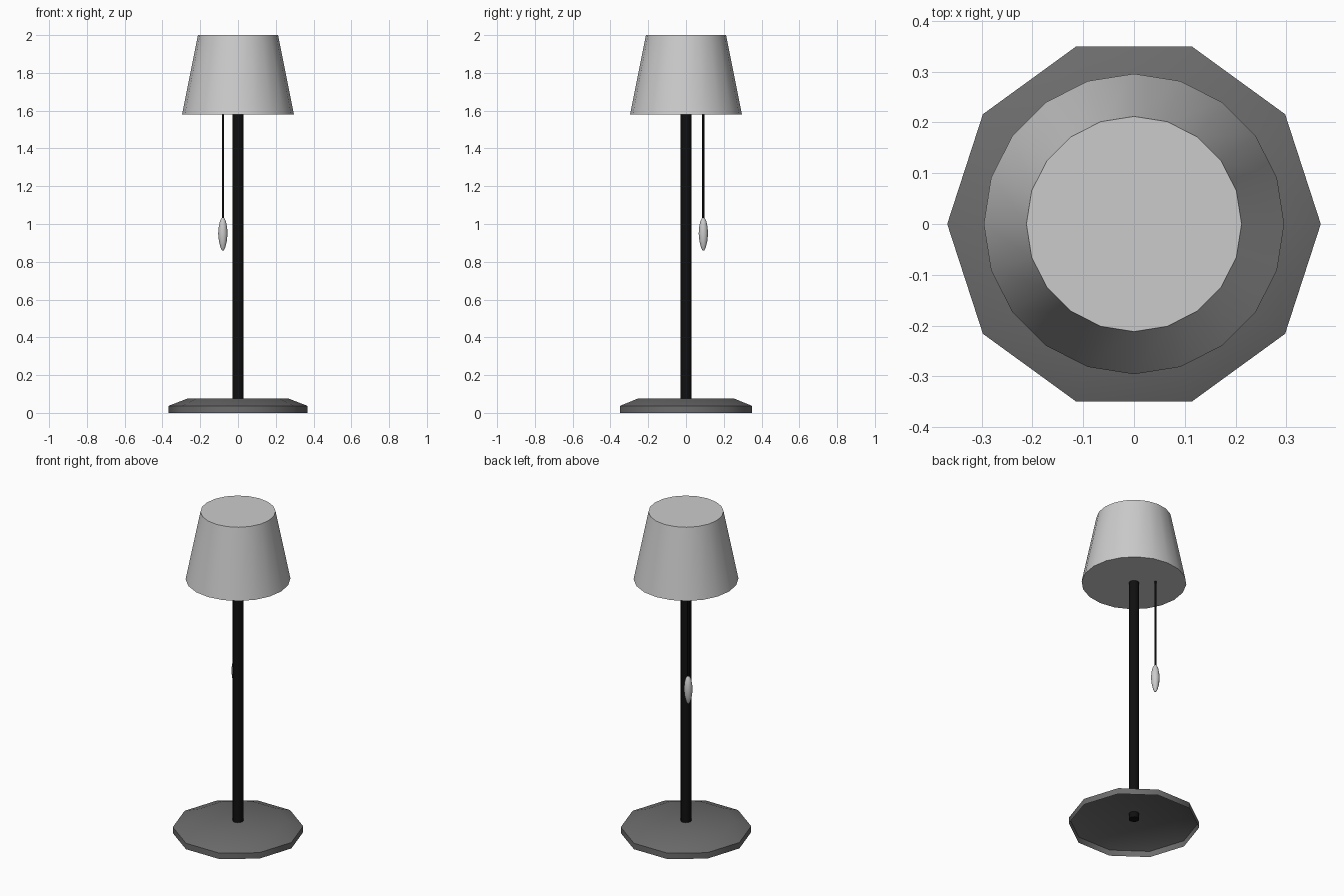
import bpy, bmesh
from math import cos, sin, pi, radians

if "Cube" in bpy.data.objects:
    bpy.data.objects.remove(bpy.data.objects["Cube"])


def material(name, value):
    mat = bpy.data.materials.new(name)
    mat.diffuse_color = (value, value, value, 1)
    mat.use_nodes = True
    mat.node_tree.nodes["Principled BSDF"].inputs["Base Color"].default_value = mat.diffuse_color
    return mat


def lathe(name, profile, sides, mat=None, centre=(0, 0), cap_bottom=True, angle=45):
    """Revolve (radius, z) points, listed from bottom to top, into a capped shell."""
    bm = bmesh.new()
    rings = [[bm.verts.new((r * cos(2 * pi * i / sides), r * sin(2 * pi * i / sides), z))
              for i in range(sides)] for r, z in profile]
    for low, high in zip(rings, rings[1:]):
        for i in range(sides):
            j = (i + 1) % sides
            bm.faces.new((low[i], low[j], high[j], high[i]))
    bm.faces.new(rings[-1])
    if cap_bottom:
        bm.faces.new(rings[0][::-1])
    mesh = bpy.data.meshes.new(name)
    bm.to_mesh(mesh)
    bm.free()
    obj = bpy.data.objects.new(name, mesh)
    obj.location = (*centre, 0)
    bpy.context.collection.objects.link(obj)
    if mat:
        mesh.materials.append(mat)
    bpy.ops.object.select_all(action='DESELECT')
    obj.select_set(True)
    bpy.context.view_layer.objects.active = obj
    bpy.ops.object.shade_smooth_by_angle(angle=radians(angle))
    return obj


black = material("black", 0.005)
dark_grey = material("dark_grey", 0.15)

# Ten-sided base, hollow underneath
lathe("base", [(0.368, 0), (0.368, 0.037), (0.27, 0.075)], 10, dark_grey, cap_bottom=False)

# Pole, poking slightly through the base and into the shade
lathe("pole", [(0.03, 0.04), (0.03, 1.60)], 12, black)

# Tapered shade, closed at both ends
lathe("shade", [(0.296, 1.58), (0.212, 2.0)], 20)

# Pull cord with its spindle-shaped handle
pull_at = (-0.08, 0.092)
lathe("pull_cord", [(0.006, 1.02), (0.006, 1.59)], 8, black, pull_at)
lathe("pull_handle", [(0.004, 0.86), (0.012, 0.873), (0.021, 0.91), (0.025, 0.95),
                      (0.022, 0.985), (0.016, 1.015), (0.007, 1.032)], 12, None, pull_at)
